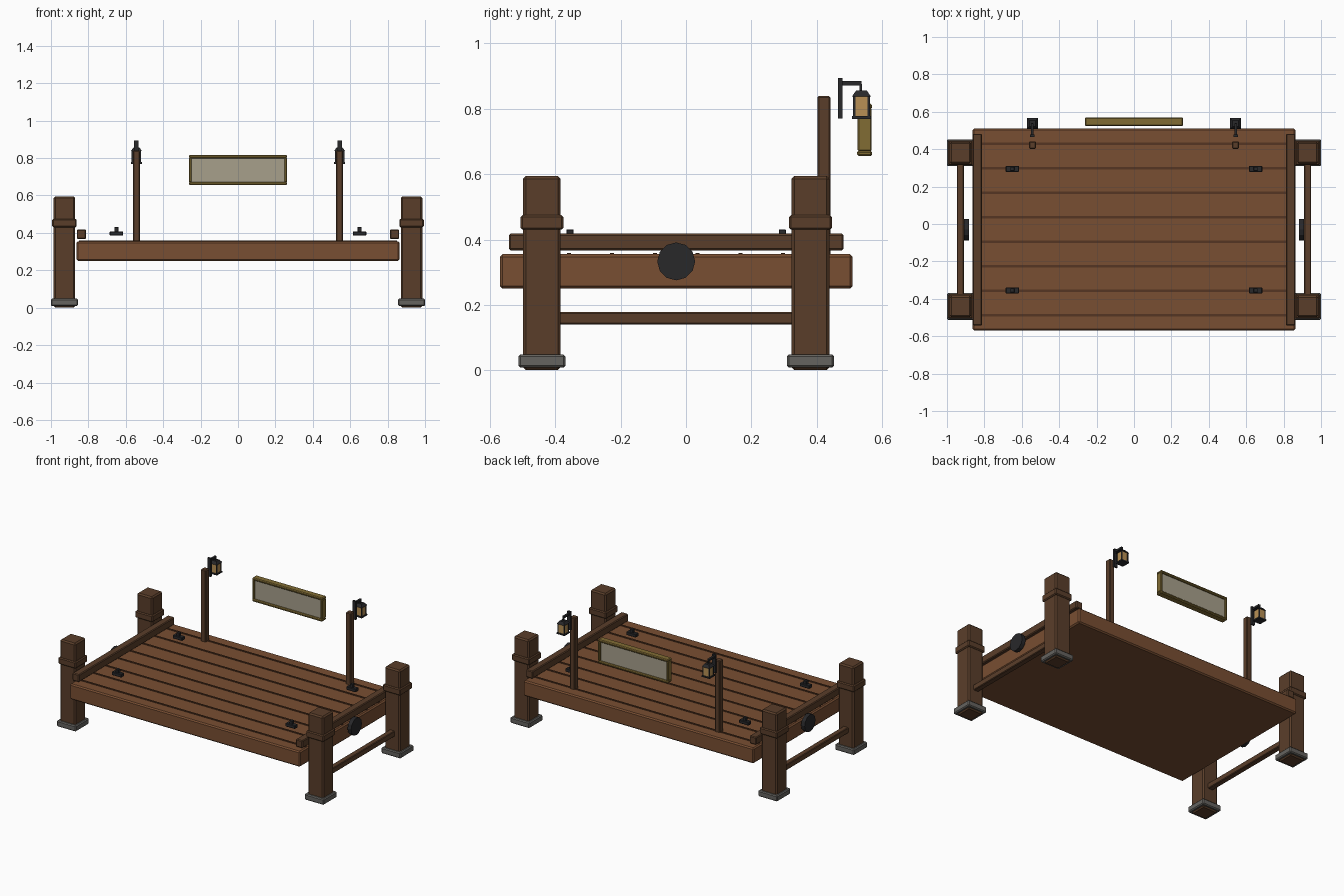
import bpy
import bmesh
from math import pi

if "Cube" in bpy.data.objects:
    bpy.data.objects.remove(bpy.data.objects["Cube"])


def material(name, rgb):
    m = bpy.data.materials.new(name)
    m.diffuse_color = (*rgb, 1)
    m.use_nodes = True
    m.node_tree.nodes["Principled BSDF"].inputs["Base Color"].default_value = m.diffuse_color
    return m


DECK = material("deck_wood", (0.19, 0.077, 0.032))
POST = material("post_wood", (0.102, 0.048, 0.023))
SEAM = material("seam_dark", (0.09, 0.036, 0.016))
IRON = material("iron", (0.021, 0.021, 0.023))
STONE = material("stone", (0.13, 0.125, 0.115))
BRASS = material("brass", (0.22, 0.15, 0.034))
PANEL = material("panel_face", (0.39, 0.35, 0.26))
GLASS = material("lamp_glass", (0.48, 0.28, 0.09))


def add_mesh(name, bm, mat, bevel=0):
    me = bpy.data.meshes.new(name)
    bm.to_mesh(me)
    bm.free()
    me.materials.append(mat)
    ob = bpy.data.objects.new(name, me)
    bpy.context.collection.objects.link(ob)
    if bevel:
        b = ob.modifiers.new("bevel", "BEVEL")
        b.width = bevel
        b.segments = 1
    return ob


def box(name, lo, hi, mat, bevel=0):
    bm = bmesh.new()
    bmesh.ops.create_cube(bm, size=1)
    for v in bm.verts:
        v.co = [(a + b) / 2 + c * (b - a) for a, b, c in zip(lo, hi, v.co)]
    return add_mesh(name, bm, mat, bevel)


def block(name, x, y, w, d, z0, z1, mat, bevel=0):
    return box(name, (x - w / 2, y - d / 2, z0), (x + w / 2, y + d / 2, z1), mat, bevel)


def cone(name, loc, r1, r2, depth, sides, mat, turn=0, axis="Z"):
    bm = bmesh.new()
    bmesh.ops.create_cone(bm, cap_ends=True, segments=sides, radius1=r1, radius2=r2, depth=depth)
    ob = add_mesh(name, bm, mat)
    ob.location = loc
    ob.rotation_euler = (0, pi / 2, turn) if axis == "X" else (0, 0, turn)
    return ob


CY = -0.03  # deck centre line

# Deck slab with raised plank seams
block("deck", 0, CY, 1.725, 1.08, 0.25, 0.355, DECK, 0.008)
for i in range(8):
    block("plank_seam", 0, CY + (i - 3.5) * 0.131, 1.70, 0.012, 0.35, 0.359, SEAM)

for s in (-1, 1):
    # Corner posts with collar and stone foot
    for t in (-1, 1):
        x, y = s * 0.928, CY + t * 0.411
        block("corner_post", x, y, 0.115, 0.115, 0, 0.595, POST, 0.009)
        block("post_collar", x, y, 0.131, 0.131, 0.43, 0.475, POST, 0.006)
        block("post_foot", x, y, 0.144, 0.144, 0.008, 0.048, STONE, 0.006)
        # Mooring cleats
        cx, cy = s * 0.65, CY + t * 0.325
        block("cleat_bar", cx, cy, 0.072, 0.032, 0.385, 0.408, IRON, 0.003)
        block("cleat_knob", cx, cy, 0.022, 0.022, 0.405, 0.431, IRON, 0.002)

    # Side rails and bumper disc
    block("upper_rail", s * 0.837, CY, 0.05, 1.025, 0.367, 0.418, POST, 0.005)
    block("lower_rail", s * 0.928, CY, 0.038, 0.74, 0.14, 0.178, POST, 0.004)
    cone("bumper_disc", (s * 0.895, CY, 0.333), 0.058, 0.058, 0.027, 12, IRON, axis="X")

    # Lamp post, bracket and hanging lantern
    x = s * 0.543
    ly = 0.537
    block("lamp_post", x, 0.422, 0.038, 0.04, 0.35, 0.84, POST, 0.005)
    block("bracket_plate", x, 0.472, 0.024, 0.013, 0.77, 0.895, IRON)
    box("bracket_arm", (x - 0.007, 0.466, 0.872), (x + 0.007, 0.537, 0.885), IRON)
    block("lantern_hook", x, 0.535, 0.008, 0.008, 0.85, 0.876, IRON)
    cone("lantern_roof", (x, ly, 0.847), 0.041, 0.023, 0.018, 4, IRON, pi / 4)
    block("lantern_glass", x, ly, 0.046, 0.046, 0.776, 0.84, GLASS)
    block("lantern_base", x, ly, 0.058, 0.058, 0.769, 0.778, IRON)
    for a in (-1, 1):
        for b in (-1, 1):
            block("lantern_corner", x + a * 0.022, ly + b * 0.022, 0.007, 0.007, 0.774, 0.84, IRON)

# Framed sign panel
SY = 0.547
block("sign_panel", 0, SY, 0.51, 0.022, 0.662, 0.808, PANEL)
for z in (0.655, 0.799):
    block("sign_frame_bar", 0, SY, 0.525, 0.046, z, z + 0.017, BRASS, 0.005)
for s in (-1, 1):
    block("sign_frame_end", s * 0.255, SY, 0.015, 0.043, 0.67, 0.802, BRASS, 0.004)
